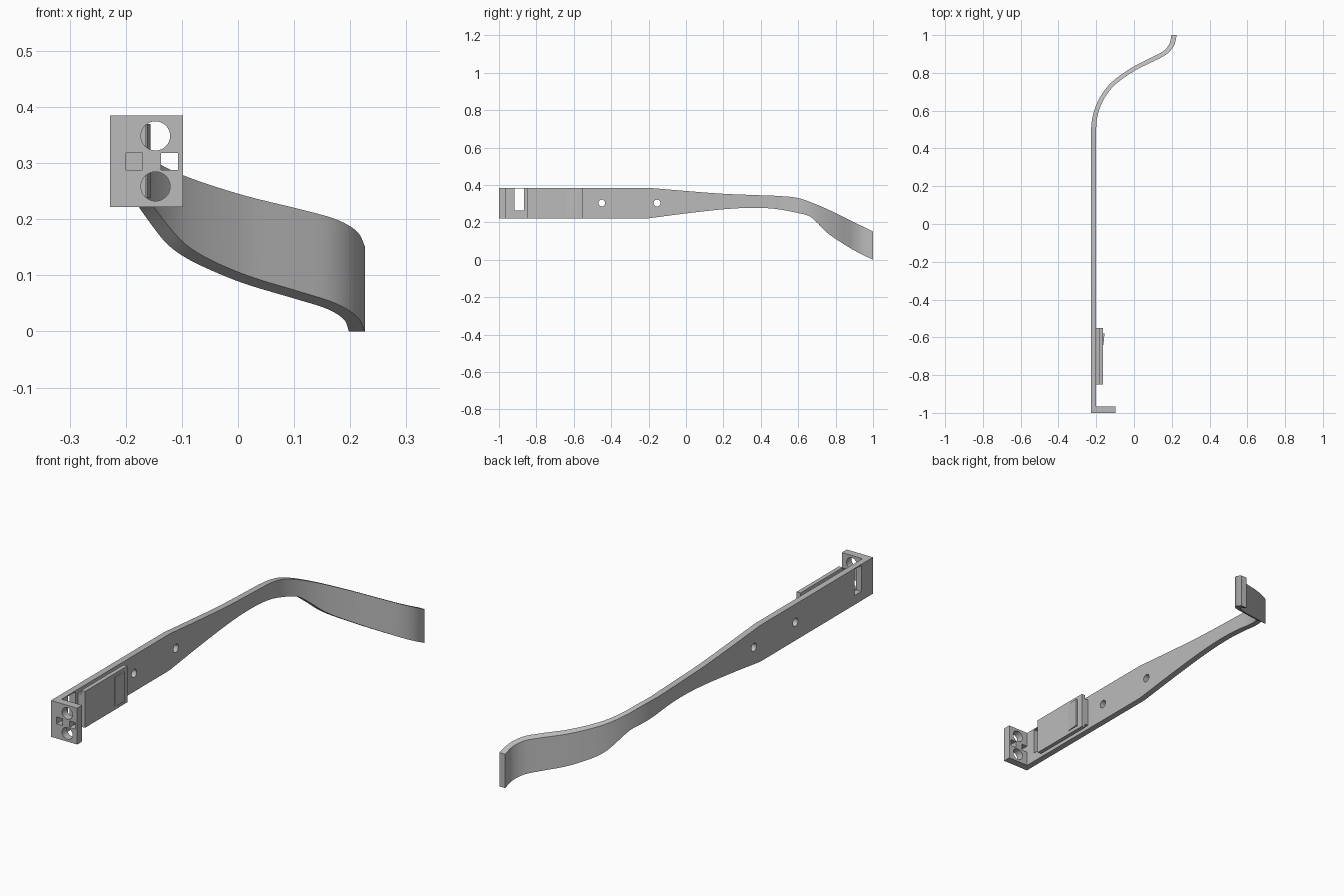
import bpy, bmesh
from mathutils import Vector

if "Cube" in bpy.data.objects:
    bpy.data.objects.remove(bpy.data.objects["Cube"], do_unlink=True)

grey = bpy.data.materials.new("plain grey")
grey.use_nodes = True
grey.diffuse_color = (0.5, 0.5, 0.5, 1)
grey.node_tree.nodes["Principled BSDF"].inputs["Base Color"].default_value = (0.5, 0.5, 0.5, 1)

BOTTOM, TOP = 0.222, 0.385
MID = (BOTTOM + TOP) / 2


def make(name, bm):
    bmesh.ops.recalc_face_normals(bm, faces=bm.faces)
    mesh = bpy.data.meshes.new(name)
    bm.to_mesh(mesh)
    bm.free()
    mesh.materials.append(grey)
    obj = bpy.data.objects.new(name, mesh)
    bpy.context.collection.objects.link(obj)
    return obj


def box(name, x, y, z):
    bm = bmesh.new()
    bmesh.ops.create_cube(bm, size=1)
    for v in bm.verts:
        v.co = [(r[0] + r[1]) / 2 + c * (r[1] - r[0]) for c, r in zip(v.co, (x, y, z))]
    return make(name, bm)


def rod(name, centre, radius, rotation):
    bpy.ops.mesh.primitive_cylinder_add(vertices=32, radius=radius, depth=0.2,
                                        location=centre, rotation=rotation)
    obj = bpy.context.object
    obj.name = name
    obj.data.materials.append(grey)
    return obj


def cut(target, cutter):
    mod = target.modifiers.new("cut", "BOOLEAN")
    mod.operation = "DIFFERENCE"
    mod.solver = "EXACT"
    mod.object = cutter
    cutter.hide_render = True
    bpy.context.view_layer.objects.active = target
    bpy.ops.object.modifier_apply(modifier=mod.name)
    bpy.data.objects.remove(cutter, do_unlink=True)


def smooth_at(points, t):
    """Smooth curve through (t, value) points."""
    n = len(points)
    t = min(max(t, points[0][0]), points[-1][0])
    i = next(k for k in range(n - 1) if t <= points[k + 1][0])

    def slope(k):
        a, b = points[max(k - 1, 0)], points[min(k + 1, n - 1)]
        return (b[1] - a[1]) / (b[0] - a[0])
    (t0, p0), (t1, p1) = points[i], points[i + 1]
    h = t1 - t0
    s = (t - t0) / h
    return (p0 * (1 + 2 * s) * (1 - s) ** 2 + slope(i) * h * s * (1 - s) ** 2
            + p1 * s * s * (3 - 2 * s) + slope(i + 1) * h * s * s * (s - 1))


# Temple arm: plan path swept with side-profile heights
path = [(-0.214, 0.47), (-0.211, 0.54), (-0.195, 0.61), (-0.158, 0.685), (-0.1, 0.752),
        (0.0, 0.822), (0.1, 0.872), (0.165, 0.908), (0.2, 0.95), (0.212, 1.0)]
upper = [(-0.2, TOP), (0.0, 0.368), (0.2, 0.353), (0.4, 0.345), (0.5, 0.341), (0.6, 0.33),
         (0.7, 0.295), (0.8, 0.25), (0.9, 0.2), (1.0, 0.152)]
lower = [(-0.2, BOTTOM), (0.0, 0.248), (0.2, 0.27), (0.35, 0.278), (0.48, 0.272), (0.6, 0.25),
         (0.66, 0.233), (0.7, 0.2), (0.75, 0.149), (0.8, 0.112), (0.9, 0.05), (1.0, 0.0)]
xs = [(k, p[0]) for k, p in enumerate(path)]
ys = [(k, p[1]) for k, p in enumerate(path)]
steps = 72
centre = [Vector((path[0][0], y)) for y in (-1, -0.2)]
centre += [Vector((path[0][0], -0.2 + 0.67 * k / 20)) for k in range(1, 20)]
curve_start = len(centre)
for k in range(steps + 1):
    t = k / steps * (len(path) - 1)
    centre.append(Vector((smooth_at(xs, t), smooth_at(ys, t))))

bm = bmesh.new()
rings = []
for i, c in enumerate(centre):
    tangent = (centre[min(i + 1, len(centre) - 1)] - centre[max(i - 1, 0)]).normalized()
    if i <= curve_start or i == len(centre) - 1:
        tangent = Vector((0, 1))
    normal = Vector((tangent.y, -tangent.x))
    bend = max(0, (i - curve_start) / steps)
    half = 0.014 - 0.012 * bend * (1 - bend)
    ring = []
    for side, heights in ((-1, lower), (1, lower), (1, upper), (-1, upper)):
        p = c + normal * half * side
        ring.append(bm.verts.new((p.x, min(p.y, 1), smooth_at(heights, p.y))))
    rings.append(ring)
for a, b in zip(rings, rings[1:]):
    for k in range(4):
        bm.faces.new((a[k], a[(k + 1) % 4], b[(k + 1) % 4], b[k]))
bm.faces.new(rings[0])
bm.faces.new(rings[-1])
arm = make("curved_arm", bm)

# Screw holes and slot through the arm
for y in (-0.45, -0.155):
    cut(arm, rod("screw_hole", (-0.214, y, MID), 0.018, (0, 1.5708, 0)))
cut(arm, box("slot", (-0.3, -0.15), (-0.918, -0.867), (0.263, 0.38)))

# End flange with round and square holes
flange = box("end_flange", (-0.2, -0.098), (-1, -0.965), (BOTTOM, TOP))
for side in (-1, 1):
    cut(flange, rod("round_hole", (-0.147, -0.98, MID + side * 0.045), 0.026, (1.5708, 0, 0)))
    x = -0.1535 + side * 0.0315
    cut(flange, box("square_hole", (x - 0.015, x + 0.015), (-1.1, -0.9), (0.288, 0.318)))

# Sliding cover: narrow rail under a full-height plate
box("cover_rail", (-0.2, -0.183), (-0.85, -0.55), (0.24, 0.367))
box("cover_plate", (-0.183, -0.164), (-0.85, -0.55), (BOTTOM, TOP))

# Wedge-shaped latch on the cover
latch = box("latch", (-0.166, -0.156), (-0.64, -0.58), (0.238, 0.37))
for v in latch.data.vertices:
    if v.co.x > -0.16 and v.co.y < -0.6:
        v.co.x = -0.162

# Smooth the bend, keep edges sharp
bpy.ops.object.select_all(action="DESELECT")
arm.select_set(True)
bpy.context.view_layer.objects.active = arm
bpy.ops.object.shade_smooth_by_angle(angle=0.5)
